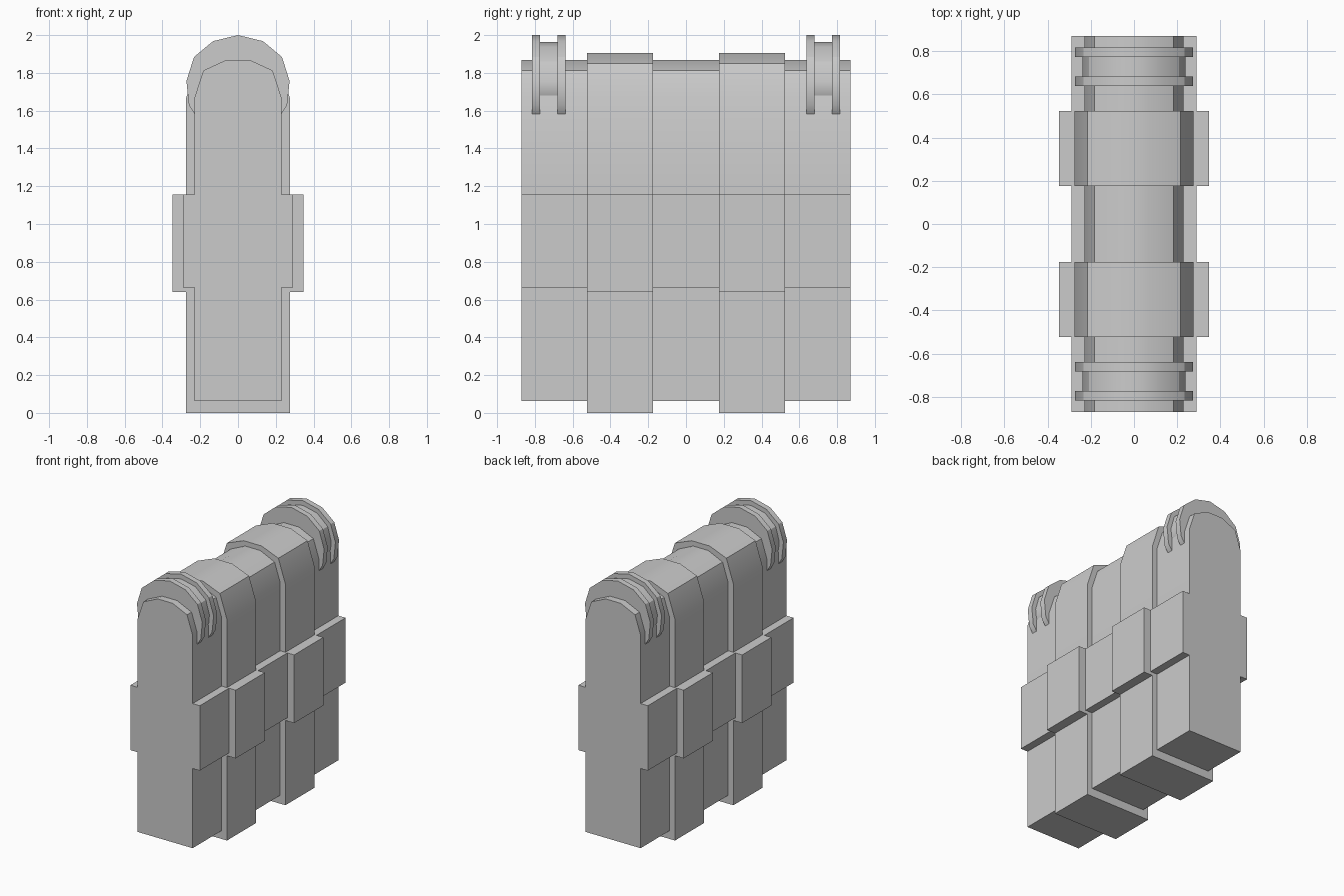
import bpy, bmesh

if "Cube" in bpy.data.objects:
    bpy.data.objects.remove(bpy.data.objects["Cube"])


def extrude_profile(name, half, y0, y1):
    """Mirror a right-hand (x, z) outline, listed bottom to top, and extrude it along y."""
    outline = half + [(-x, z) for x, z in reversed(half) if x > 0]
    bm = bmesh.new()
    face = bm.faces.new([bm.verts.new((x, y0, z)) for x, z in outline])
    new = bmesh.ops.extrude_face_region(bm, geom=[face])["geom"]
    verts = [v for v in new if isinstance(v, bmesh.types.BMVert)]
    bmesh.ops.translate(bm, verts=verts, vec=(0, y1 - y0, 0))
    bmesh.ops.recalc_face_normals(bm, faces=bm.faces[:])
    mesh = bpy.data.meshes.new(name)
    bm.to_mesh(mesh)
    bm.free()
    obj = bpy.data.objects.new(name, mesh)
    bpy.context.collection.objects.link(obj)
    bpy.ops.object.select_all(action='DESELECT')
    obj.select_set(True)
    bpy.context.view_layer.objects.active = obj
    bpy.ops.object.shade_smooth_by_angle(angle=0.5236)
    return obj


# Half outlines of the body sections, each with its projecting side band
core = [(0.23, 0.063), (0.23, 0.665), (0.29, 0.665), (0.29, 1.155),
        (0.23, 1.155), (0.23, 1.67), (0.183, 1.813), (0.063, 1.868)]
collar = [(0.274, 0.0), (0.274, 0.64), (0.347, 0.64), (0.347, 1.155),
          (0.274, 1.155), (0.274, 1.67), (0.215, 1.85), (0.075, 1.905)]

# Half outlines of the spool flanges and drum, closed off inside the body
flange = [(0.215, 1.56), (0.233, 1.587), (0.26, 1.63), (0.273, 1.757),
          (0.233, 1.884), (0.132, 1.968), (0.0, 2.0)]
drum = [(0.215, 1.66), (0.232, 1.69), (0.238, 1.755),
        (0.208, 1.86), (0.12, 1.937), (0.0, 1.964)]

# Full-length core
extrude_profile("body_core", core, -0.87, 0.87)

# Parts repeated at both ends
for end, s in (("front", -1), ("back", 1)):
    for name, half, a, b in (("collar", collar, 0.175, 0.523),
                             ("inner_flange", flange, 0.638, 0.681),
                             ("spool_drum", drum, 0.681, 0.773),
                             ("outer_flange", flange, 0.773, 0.816)):
        y0, y1 = sorted((s * a, s * b))
        extrude_profile(f"{end}_{name}", half, y0, y1)
